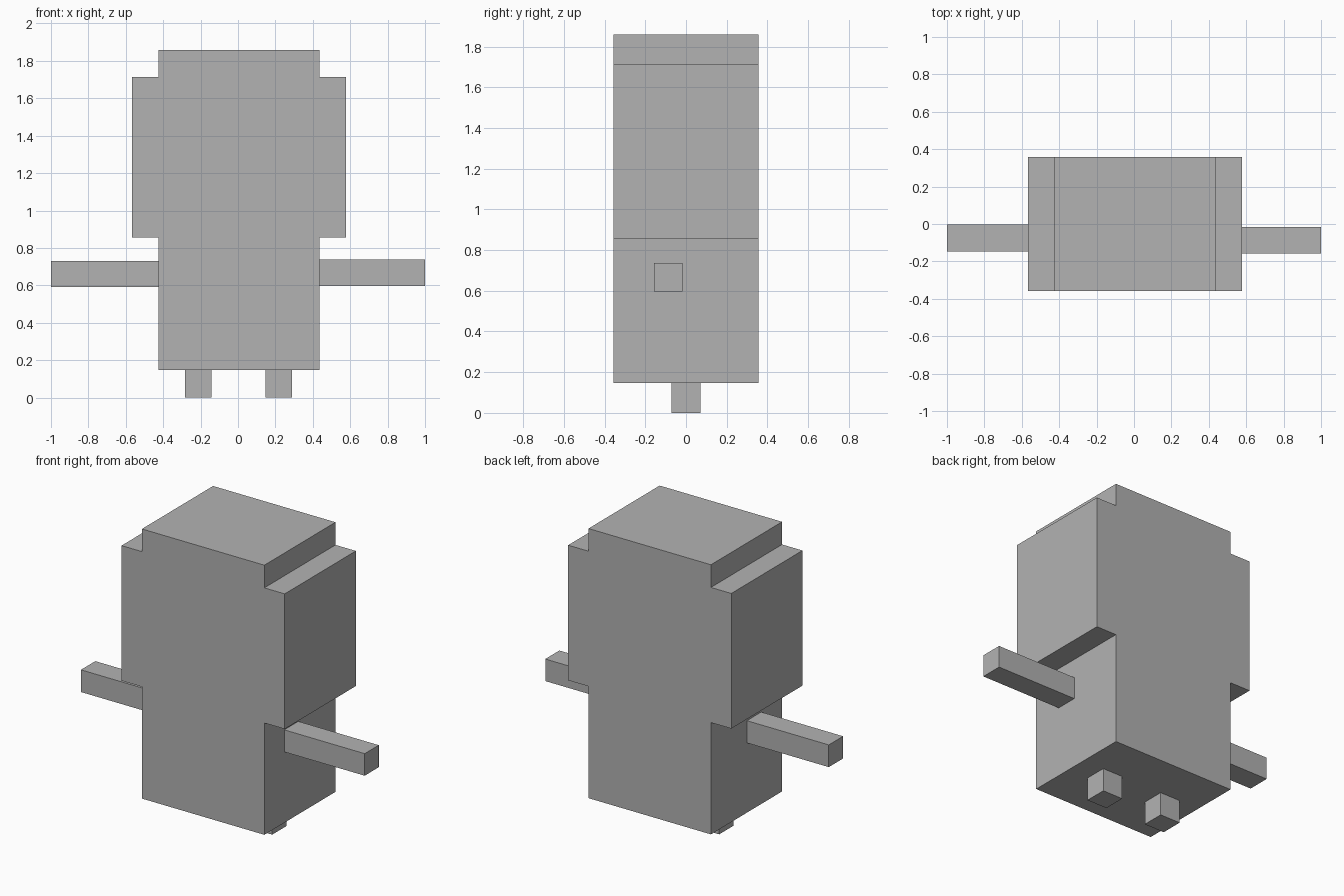
import bpy
import bmesh
from mathutils import Vector

cube = bpy.data.objects.get("Cube")
if cube:
    bpy.data.objects.remove(cube, do_unlink=True)

# Single plain grey
grey = bpy.data.materials.new("plain_grey")
grey.use_nodes = True
colour = (0.448, 0.448, 0.448, 1)
grey.diffuse_color = colour
grey.node_tree.nodes["Principled BSDF"].inputs["Base Color"].default_value = colour


def finish(name, bm):
    bmesh.ops.recalc_face_normals(bm, faces=bm.faces)
    mesh = bpy.data.meshes.new(name)
    bm.to_mesh(mesh)
    bm.free()
    mesh.materials.append(grey)
    obj = bpy.data.objects.new(name, mesh)
    bpy.context.collection.objects.link(obj)
    return obj


def box(name, low, high):
    low, high = Vector(low), Vector(high)
    bm = bmesh.new()
    bmesh.ops.create_cube(bm, size=1)
    bmesh.ops.scale(bm, vec=high - low, verts=bm.verts)
    bmesh.ops.translate(bm, vec=(low + high) / 2, verts=bm.verts)
    return finish(name, bm)


# Body and wider head as one stepped outline, extruded front to back
centre, narrow, wide, depth = 0.005, 0.43, 0.573, 0.357
half = [(narrow, 0.147), (narrow, 0.857), (wide, 0.857),
        (wide, 1.715), (narrow, 1.715), (narrow, 1.859)]
outline = half + [(-x, z) for x, z in reversed(half)]
bm = bmesh.new()
face = bm.faces.new([bm.verts.new((centre + x, -depth, z)) for x, z in outline])
extruded = bmesh.ops.extrude_face_region(bm, geom=[face])["geom"]
bmesh.ops.translate(bm, vec=(0, 2 * depth, 0),
                    verts=[v for v in extruded if isinstance(v, bmesh.types.BMVert)])
finish("body", bm)

# Arms, slightly uneven in height and depth
box("left_arm", (0.433, -0.157, 0.597), (1, -0.016, 0.737))
box("right_arm", (-1, -0.148, 0.59), (-0.423, -0.004, 0.731))

# Legs
for name, x in (("left_leg", 0.219), ("right_leg", -0.212)):
    box(name, (x - 0.071, -0.071, 0), (x + 0.071, 0.071, 0.149))
